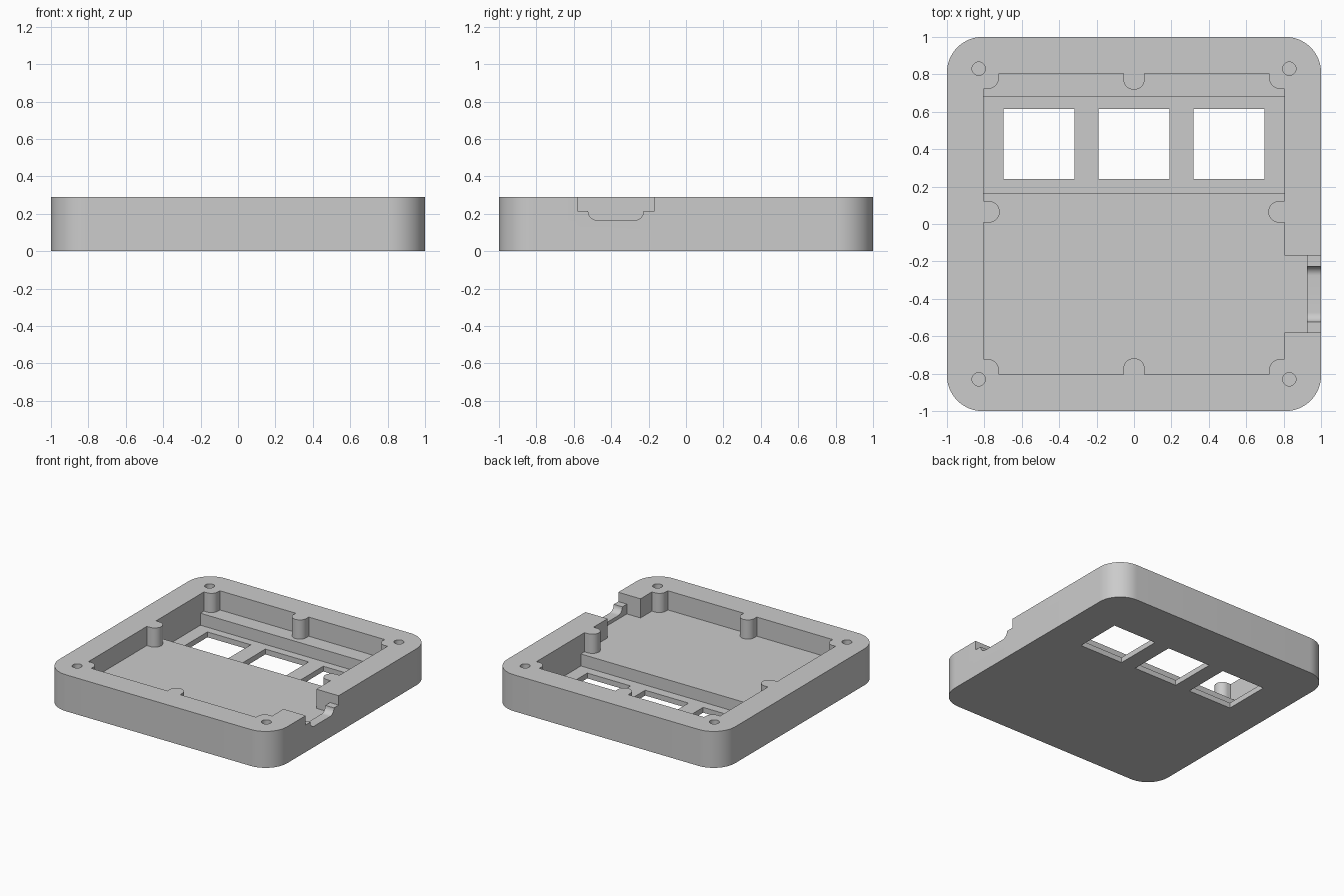
import bpy, bmesh, math

cube = bpy.data.objects.get("Cube")
if cube:
    bpy.data.objects.remove(cube, do_unlink=True)

HEIGHT, FLOOR, PLATE = 0.289, 0.137, 0.042
ABOVE = HEIGHT + 0.1
WALL = 0.805            # half width of the pocket
BOSS = 0.057            # screw boss radius

grey = bpy.data.materials.new("grey_plastic")
grey.use_nodes = True
grey.diffuse_color = (0.6, 0.6, 0.6, 1)
grey.node_tree.nodes["Principled BSDF"].inputs["Base Color"].default_value = (0.6, 0.6, 0.6, 1)


def arc(cx, cy, r, start, end, steps=12):
    angles = [math.radians(start + (end - start) * i / steps) for i in range(steps + 1)]
    return [(cx + r * math.cos(a), cy + r * math.sin(a)) for a in angles]


def rect(x0, x1, y0, y1):
    return [(x0, y0), (x1, y0), (x1, y1), (x0, y1)]


def prism(name, profile, low, high, axis="z"):
    """Extrude a closed profile along z, or a (y, z) profile along x."""
    def place(p, d):
        return (*p, d) if axis == "z" else (d, *p)
    bm = bmesh.new()
    bottom = [bm.verts.new(place(p, low)) for p in profile]
    top = [bm.verts.new(place(p, high)) for p in profile]
    bm.faces.new(bottom)
    bm.faces.new(top)
    for i in range(len(profile)):
        j = (i + 1) % len(profile)
        bm.faces.new((bottom[i], bottom[j], top[j], top[i]))
    bmesh.ops.recalc_face_normals(bm, faces=bm.faces)
    mesh = bpy.data.meshes.new(name)
    bm.to_mesh(mesh)
    bm.free()
    mesh.materials.append(grey)
    obj = bpy.data.objects.new(name, mesh)
    bpy.context.collection.objects.link(obj)
    return obj


# Outer body with rounded corners
r = 0.19
outline = []
for k, (sx, sy) in enumerate([(1, 1), (-1, 1), (-1, -1), (1, -1)]):
    outline += arc(sx * (1 - r), sy * (1 - r), r, 90 * k, 90 * k + 90, 16)
case = prism("case_body", outline, 0, HEIGHT)

# Pocket outline: four sides, each with a corner boss and a middle boss
PORT = (-0.58, -0.168)
pocket = []
for k, offset in enumerate([0, 0.065, 0, -0.065]):
    c = 0.78
    corner = [(WALL, c - BOSS)] + arc(c, c, BOSS, 270, 180) + [(c - BOSS, WALL)]
    middle = [(offset + BOSS, WALL)] + arc(offset, 0.775, BOSS, 0, -180, 24) + [(offset - BOSS, WALL)]

    def turn(points):
        for _ in range(k):
            points = [(-y, x) for x, y in points]
        return points
    pocket += turn(corner)
    if k == 3:          # recess for the side port
        pocket += [(WALL, PORT[0]), (0.925, PORT[0]), (0.925, PORT[1]), (WALL, PORT[1])]
    pocket += turn(middle)
cutters = [prism("pocket_cutter", pocket, FLOOR, ABOVE)]

# Lowered channel and its three square windows
cutters.append(prism("channel_cutter", rect(-WALL, WALL, 0.167, 0.679), PLATE, FLOOR + 0.03))
for x in (-0.508, 0, 0.508):
    cutters.append(prism("window_cutter", rect(x - 0.19, x + 0.19, 0.24, 0.614), -0.1, 0.1))

# Screw holes
for x in (-0.83, 0.83):
    for y in (-0.83, 0.83):
        cutters.append(prism("hole_cutter", arc(x, y, 0.036, 0, 345, 23), 0.13, ABOVE))

# Port opening through the right wall, with a rounded lower slot
step, slot, fillet = 0.215, (-0.523, -0.226), 0.05
opening = [(PORT[0], ABOVE), (PORT[0], step)]
opening += arc(slot[0] + fillet, step, fillet, 180, 270)
opening += arc(slot[1] - fillet, step, fillet, 270, 360)
opening += [(PORT[1], step), (PORT[1], ABOVE)]
cutters.append(prism("port_cutter", opening, 0.9, 1.1, axis="x"))

# Cut everything out of the body
bpy.ops.object.select_all(action="DESELECT")
case.select_set(True)
bpy.context.view_layer.objects.active = case
for cutter in cutters:
    cutter.hide_render = True
    mod = case.modifiers.new("cut", "BOOLEAN")
    mod.operation = "DIFFERENCE"
    mod.solver = "EXACT"
    mod.object = cutter
    bpy.ops.object.modifier_apply(modifier=mod.name)
    bpy.data.objects.remove(cutter, do_unlink=True)
bpy.ops.object.shade_smooth_by_angle(angle=math.radians(30))
